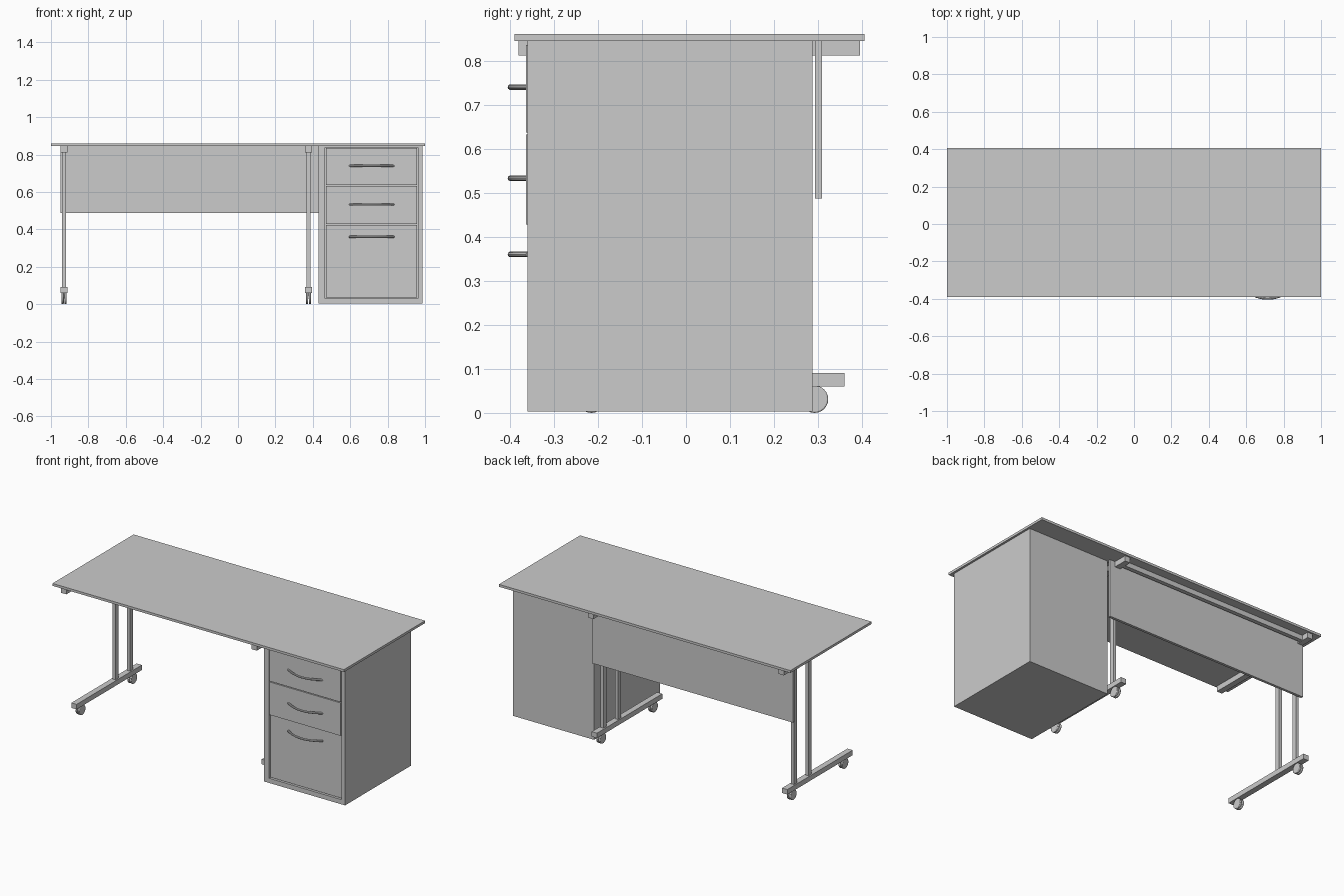
import bpy, math

if "Cube" in bpy.data.objects:
    bpy.data.objects.remove(bpy.data.objects["Cube"])


def finish(ob, bevel=0.0, smooth=False):
    if bevel:
        m = ob.modifiers.new("Bevel", 'BEVEL')
        m.width, m.segments = bevel, 2
    if smooth:
        bpy.ops.object.select_all(action='DESELECT')
        ob.select_set(True)
        bpy.context.view_layer.objects.active = ob
        bpy.ops.object.shade_smooth_by_angle()
    return ob


def box(name, x0, x1, y0, y1, z0, z1):
    bpy.ops.mesh.primitive_cube_add(size=1, location=((x0+x1)/2, (y0+y1)/2, (z0+z1)/2))
    ob = bpy.context.object
    ob.name = name
    ob.scale = (x1-x0, y1-y0, z1-z0)
    bpy.ops.object.transform_apply(location=False, rotation=False, scale=True)
    return ob


def disc(name, x, y, z, radius, width):
    bpy.ops.mesh.primitive_cylinder_add(vertices=24, radius=radius, depth=width,
                                        location=(x, y, z), rotation=(0, math.pi/2, 0))
    ob = bpy.context.object
    ob.name = name
    return finish(ob, 0.003, True)


def bow_handle(name, z):
    # round bar bent in a shallow arc in front of the drawer
    cu = bpy.data.curves.new(name, 'CURVE')
    cu.dimensions = '3D'
    cu.bevel_depth, cu.bevel_resolution, cu.use_fill_caps = 0.0065, 3, True
    sp = cu.splines.new('POLY')
    n = 20
    sp.points.add(n)
    for i in range(n + 1):
        t = 2*i/n - 1
        sp.points[i].co = (0.715 + 0.118*t, -0.358 - 0.0405*(1 - t*t), z, 1)
    ob = bpy.data.objects.new(name, cu)
    bpy.context.collection.objects.link(ob)
    bpy.ops.object.select_all(action='DESELECT')
    ob.select_set(True)
    bpy.context.view_layer.objects.active = ob
    bpy.ops.object.convert(target='MESH')
    finish(bpy.context.object, 0, True)


# worktop
box("worktop", -1, 1, -0.39, 0.405, 0.845, 0.86)

# pedestal carcass
box("pedestal_left_side", 0.43, 0.466, -0.36, 0.287, 0.003, 0.845)
box("pedestal_right_side", 0.962, 0.987, -0.36, 0.287, 0.003, 0.845)
box("pedestal_base", 0.466, 0.962, -0.36, 0.287, 0.003, 0.032)
box("pedestal_lid", 0.466, 0.962, -0.36, 0.287, 0.839, 0.845)
box("pedestal_back", 0.466, 0.962, 0.267, 0.287, 0.032, 0.839)

# drawers, the tall bottom one set slightly back
for label, z0, z1, front, handle_z in (("top", 0.637, 0.836, -0.363, 0.74),
                                       ("middle", 0.428, 0.632, -0.363, 0.533),
                                       ("bottom", 0.036, 0.423, -0.351, 0.36)):
    box(label + "_drawer", 0.470, 0.958, front, 0.26, z0, z1)
    bow_handle(label + "_handle", handle_z)

# two leg frames on castors
for side, x in (("left", -0.93), ("right", 0.377)):
    box(side + "_top_bar", x-0.018, x+0.018, -0.38, 0.395, 0.812, 0.845)
    box(side + "_foot_bar", x-0.018, x+0.018, -0.28, 0.36, 0.06, 0.091)
    for label, y in (("front", 0.128), ("rear", 0.27)):
        box(f"{side}_{label}_post", x-0.010, x+0.010, y-0.015, y+0.015, 0.091, 0.812)
    for label, y in (("front", -0.215), ("rear", 0.292)):
        for s in (-1, 1):
            disc(f"{side}_{label}_castor_wheel", x+s*0.0075, y, 0.031, 0.031, 0.012)
        box(f"{side}_{label}_castor_stem", x-0.006, x+0.006, y-0.012, y+0.012, 0.03, 0.061)

# modesty panel and rear rail between the frames
box("modesty_panel", -0.95, 0.43, 0.293, 0.309, 0.487, 0.845)
box("rear_rail", -0.912, 0.359, 0.325, 0.350, 0.815, 0.845)
